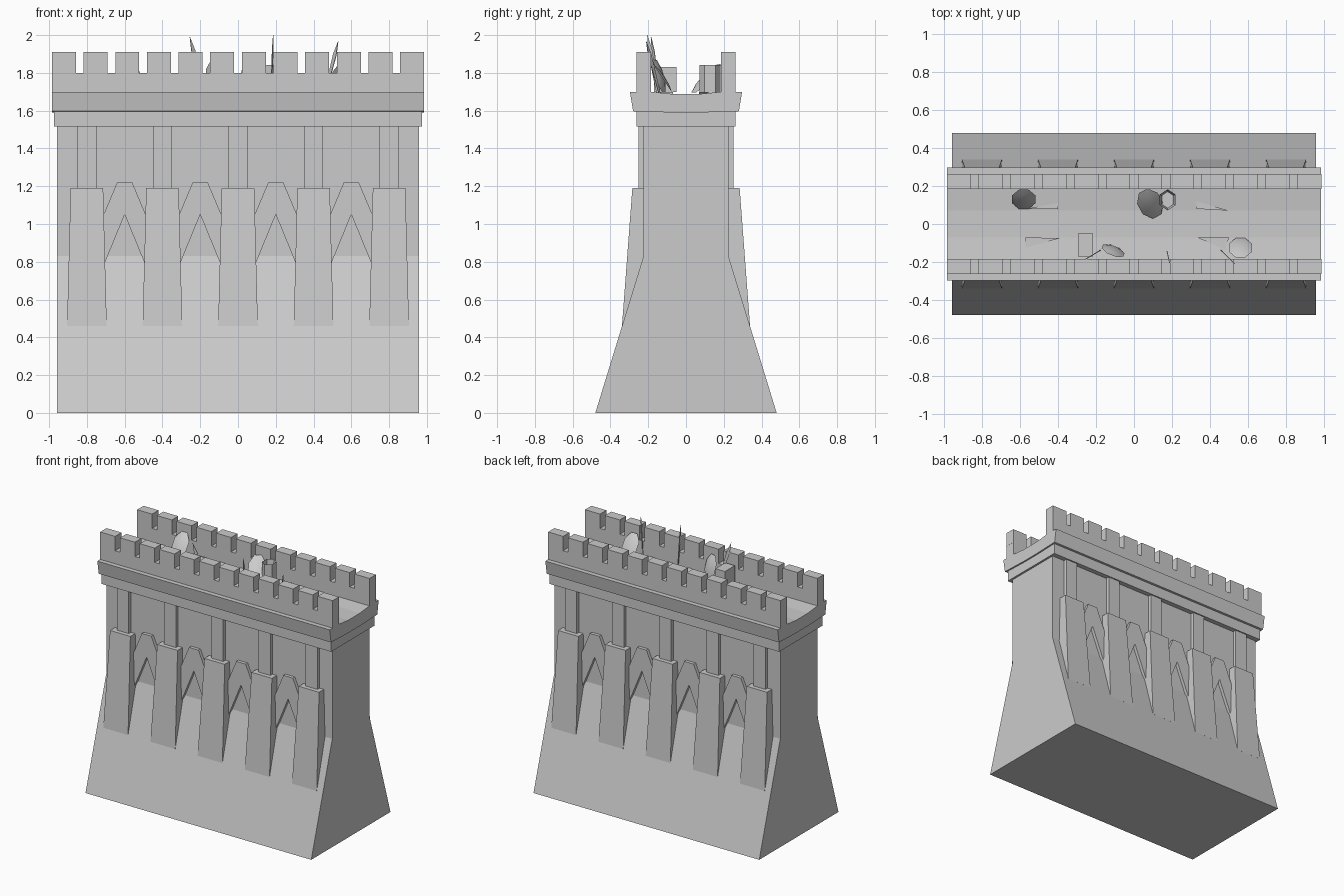
import bpy, bmesh, math
from mathutils import Vector, Matrix

if "Cube" in bpy.data.objects:
    bpy.data.objects.remove(bpy.data.objects["Cube"])

stone = bpy.data.materials.new("grey_stone")
stone.diffuse_color = (0.6, 0.6, 0.6, 1)
stone.use_nodes = True
stone.node_tree.nodes["Principled BSDF"].inputs["Base Color"].default_value = stone.diffuse_color


def finish(name, bm):
    bmesh.ops.recalc_face_normals(bm, faces=bm.faces)
    me = bpy.data.meshes.new(name)
    bm.to_mesh(me)
    bm.free()
    me.materials.append(stone)
    ob = bpy.data.objects.new(name, me)
    bpy.context.collection.objects.link(ob)
    return ob


def loft(bm, a, b):
    """Closed solid between two matching outlines."""
    va, vb = [bm.verts.new(p) for p in a], [bm.verts.new(p) for p in b]
    bm.faces.new(va)
    bm.faces.new(vb[::-1])
    for i in range(len(a)):
        j = (i + 1) % len(a)
        bm.faces.new((va[j], va[i], vb[i], vb[j]))


def box(bm, x0, x1, y0, y1, z0, z1):
    loft(bm, [(x0, y0, z0), (x1, y0, z0), (x1, y1, z0), (x0, y1, z0)],
         [(x0, y0, z1), (x1, y0, z1), (x1, y1, z1), (x0, y1, z1)])


def long_profile(name, half, hx):
    """Extrude a y-z half outline, mirrored in y, along x."""
    pts = half + [(-y, z) for y, z in reversed(half)]
    bm = bmesh.new()
    loft(bm, [(-hx, y, z) for y, z in pts], [(hx, y, z) for y, z in pts])
    return finish(name, bm)


# Wall with sloping base, moulding and walkway
long_profile("wall", [(0.48, 0), (0.225, 0.83), (0.225, 1.53)], 0.957)
long_profile("lower_moulding", [(0.262, 1.515), (0.262, 1.60)], 0.973)
long_profile("walkway", [(0.07, 1.59), (0.28, 1.597), (0.297, 1.70), (0.19, 1.70),
                         (0.07, 1.688)], 0.985)

# Both faces of the wall get the same supports and battlements
for s, side in ((-1, "front"), (1, "back")):
    # Tapered buttresses with slim pilasters above
    bm, bp = bmesh.new(), bmesh.new()
    for i in range(5):
        c = -0.8 + 0.4 * i
        loft(bm, [(c - 0.105, s * 0.2, 0.46), (c + 0.105, s * 0.2, 0.46),
                  (c + 0.105, s * 0.339, 0.46), (c - 0.105, s * 0.339, 0.46)],
             [(c - 0.086, s * 0.2, 1.19), (c + 0.086, s * 0.2, 1.19),
              (c + 0.086, s * 0.284, 1.19), (c - 0.086, s * 0.284, 1.19)])
        y0, y1 = sorted((s * 0.2, s * 0.252))
        box(bp, c - 0.05, c + 0.05, y0, y1, 1.18, 1.52)
    finish(side + "_buttresses", bm)
    finish(side + "_pilasters", bp)

    # Pointed arches between the buttresses
    half = [(0.04, 1.22), (0.12, 1.03), (0.16, 0.935), (0.16, 0.66)]
    arch = half + [(0, 1.05)] + [(-x, z) for x, z in reversed(half)]
    bm = bmesh.new()
    for i in range(4):
        c = -0.6 + 0.4 * i
        loft(bm, [(c + x, s * 0.21, z) for x, z in arch],
             [(c + x, s * 0.25, z) for x, z in arch])
    finish(side + "_arches", bm)

    # Parapet and merlons
    y0, y1 = sorted((s * 0.185, s * 0.262))
    bm = bmesh.new()
    box(bm, -0.985, 0.985, y0, y1, 1.69, 1.80)
    finish(side + "_parapet", bm)
    bm = bmesh.new()
    for i in range(12):
        x = -0.985 + 0.1676 * i
        box(bm, x, x + 0.127, y0, y1, 1.80, 1.91)
    finish(side + "_merlons", bm)

# Thin broken paving wedges beside the walkway centre
bm = bmesh.new()
for tri in ([(-0.57, -0.07), (-0.57, -0.125), (-0.39, -0.075)],
            [(-0.57, 0.08), (-0.40, 0.11), (-0.40, 0.08)],
            [(0.33, 0.08), (0.33, 0.12), (0.50, 0.07)],
            [(0.33, -0.07), (0.48, -0.135), (0.50, -0.07)]):
    loft(bm, [(x, y, 1.685) for x, y in tri], [(x, y, 1.698) for x, y in tri])
finish("paving_wedges", bm)

# Crate
bm = bmesh.new()
box(bm, -0.295, -0.215, -0.17, -0.05, 1.70, 1.83)
finish("crate", bm)

# Open six-sided barrel
bm = bmesh.new()
ring = [(0.177 + 0.048 * math.sin(a), 0.127 + 0.056 * math.cos(a))
        for a in (i * math.pi / 3 for i in range(6))]
loft(bm, [(x, y, 1.69) for x, y in ring], [(x, y, 1.843) for x, y in ring])
bmesh.ops.recalc_face_normals(bm, faces=bm.faces)
top = max(bm.faces, key=lambda f: f.calc_center_median().z)
bmesh.ops.inset_region(bm, faces=[top], thickness=0.012)
for v in top.verts:
    v.co.z -= 0.10
finish("barrel", bm)


def shield(name, bottom, tip):
    """Domed eight-sided oval leaning from bottom to tip."""
    b, t = Vector(bottom), Vector(tip)
    up = (t - b).normalized()
    wide = up.cross(Vector((0, 0, 1))).normalized()
    out = wide.cross(up)
    if out.z < 0:
        out = -out
    mid, r = (b + t) / 2, (t - b).length / 2
    bm = bmesh.new()
    rings = []
    for k, h in ((1, 0), (0.6, 0.010)):
        rings.append([bm.verts.new(mid + out * h + wide * 0.066 * k * math.cos(a)
                                   + up * r * k * math.sin(a))
                      for a in ((i + 0.5) * math.pi / 4 for i in range(8))])
    peak = bm.verts.new(mid + out * 0.014)
    bm.faces.new(rings[0])
    for i in range(8):
        j = (i + 1) % 8
        bm.faces.new((rings[0][i], rings[0][j], rings[1][j], rings[1][i]))
        bm.faces.new((rings[1][i], rings[1][j], peak))
    ob = finish(name, bm)
    bpy.context.view_layer.objects.active = ob
    ob.select_set(True)
    bpy.ops.object.shade_smooth_by_angle(angle=math.radians(40))
    ob.select_set(False)


shield("shield_left", (-0.58, 0.075, 1.69), (-0.58, 0.185, 1.855))
shield("shield_middle", (0.125, 0.035, 1.69), (0.045, 0.18, 1.85))
shield("shield_steep", (-0.10, -0.115, 1.69), (-0.12, -0.165, 1.875))
shield("shield_right", (0.56, -0.07, 1.69), (0.56, -0.18, 1.855))


# Slim pointed blades leaning on the front parapet
def blade(name, bottom, tip):
    b, t = Vector(bottom), Vector(tip)
    wide = (t - b).cross(Vector((t.x - b.x, t.y - b.y, 0))).normalized()
    flat = wide.cross(t - b).normalized()
    bm = bmesh.new()
    out = [b - flat * 0.006, b + flat * 0.006, b.lerp(t, 0.75) + flat * 0.012,
           t, b.lerp(t, 0.75) - flat * 0.012]
    loft(bm, [p - wide * 0.002 for p in out], [p + wide * 0.002 for p in out])
    finish(name, bm)


blade("blade_left", (-0.18, -0.14, 1.69), (-0.255, -0.185, 1.99))
blade("blade_middle", (0.175, -0.15, 1.69), (0.187, -0.205, 2.0))
blade("blade_right", (0.46, -0.14, 1.69), (0.53, -0.21, 1.965))
